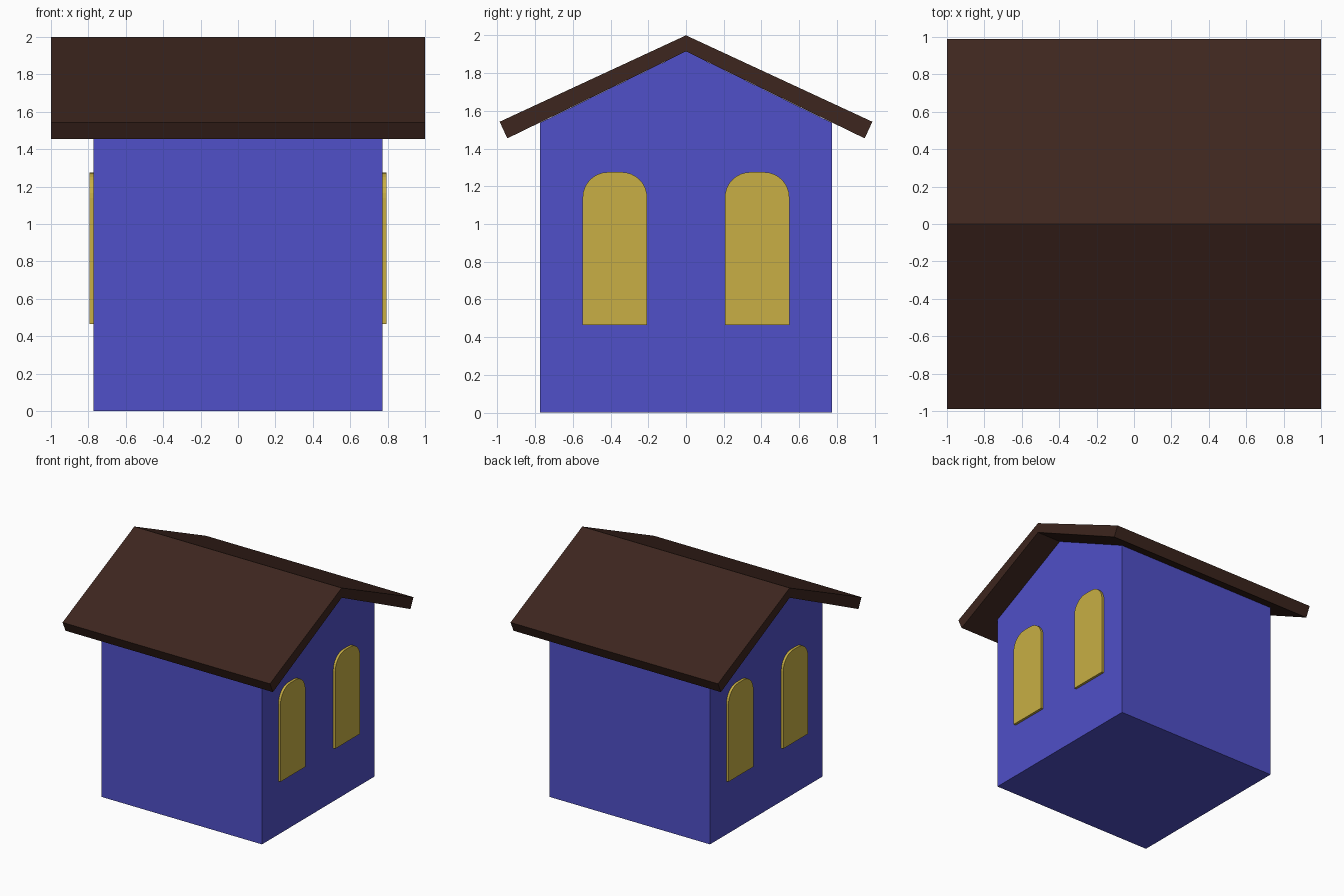
import bpy, bmesh
from math import sin, cos, pi

if "Cube" in bpy.data.objects:
    bpy.data.objects.remove(bpy.data.objects["Cube"])


def material(name, color):
    mat = bpy.data.materials.new(name)
    mat.diffuse_color = (*color, 1)
    mat.use_nodes = True
    mat.node_tree.nodes["Principled BSDF"].inputs["Base Color"].default_value = mat.diffuse_color
    return mat


def extrude_profile(name, profile, x0, x1, mat):
    """Extrude a closed (y, z) outline along x."""
    bm = bmesh.new()
    face = bm.faces.new([bm.verts.new((x0, y, z)) for y, z in profile])
    ext = bmesh.ops.extrude_face_region(bm, geom=[face])
    verts = [g for g in ext["geom"] if isinstance(g, bmesh.types.BMVert)]
    bmesh.ops.translate(bm, verts=verts, vec=(x1 - x0, 0, 0))
    bmesh.ops.recalc_face_normals(bm, faces=bm.faces)
    mesh = bpy.data.meshes.new(name)
    bm.to_mesh(mesh)
    bm.free()
    mesh.materials.append(mat)
    obj = bpy.data.objects.new(name, mesh)
    bpy.context.collection.objects.link(obj)
    return obj


def window_outline(yc, half, z0, z1, r, steps=8):
    """Square sill, rounded upper corners."""
    pts = [(yc - half, z0), (yc + half, z0)]
    for side, start in ((1, 0), (-1, pi / 2)):
        for i in range(steps + 1):
            a = start + pi / 2 * i / steps
            pts.append((yc + side * (half - r) + r * cos(a), z1 - r + r * sin(a)))
    return pts


blue = material("wall_blue", (0.08, 0.08, 0.58))
gold = material("window_gold", (0.58, 0.43, 0.058))
brown = material("roof_brown", (0.047, 0.019, 0.013))

W = 0.773

# Gabled house body
extrude_profile("walls", [(-W, 0), (W, 0), (W, 1.537), (0, 1.915), (-W, 1.537)],
                -W, W, blue)

# Pitched roof with square-cut eaves
extrude_profile("roof", [(0, 2), (-0.988, 1.542), (-0.947, 1.454), (0, 1.915),
                         (0.947, 1.454), (0.988, 1.542)], -1, 1, brown)

# Two raised windows on each gable end
for sx, end in ((1, "right"), (-1, "left")):
    for sy, place in ((-1, "front"), (1, "back")):
        extrude_profile(f"window_{end}_{place}",
                        window_outline(sy * 0.377, 0.171, 0.465, 1.275, 0.135),
                        sx * (W - 0.02), sx * 0.794, gold)
